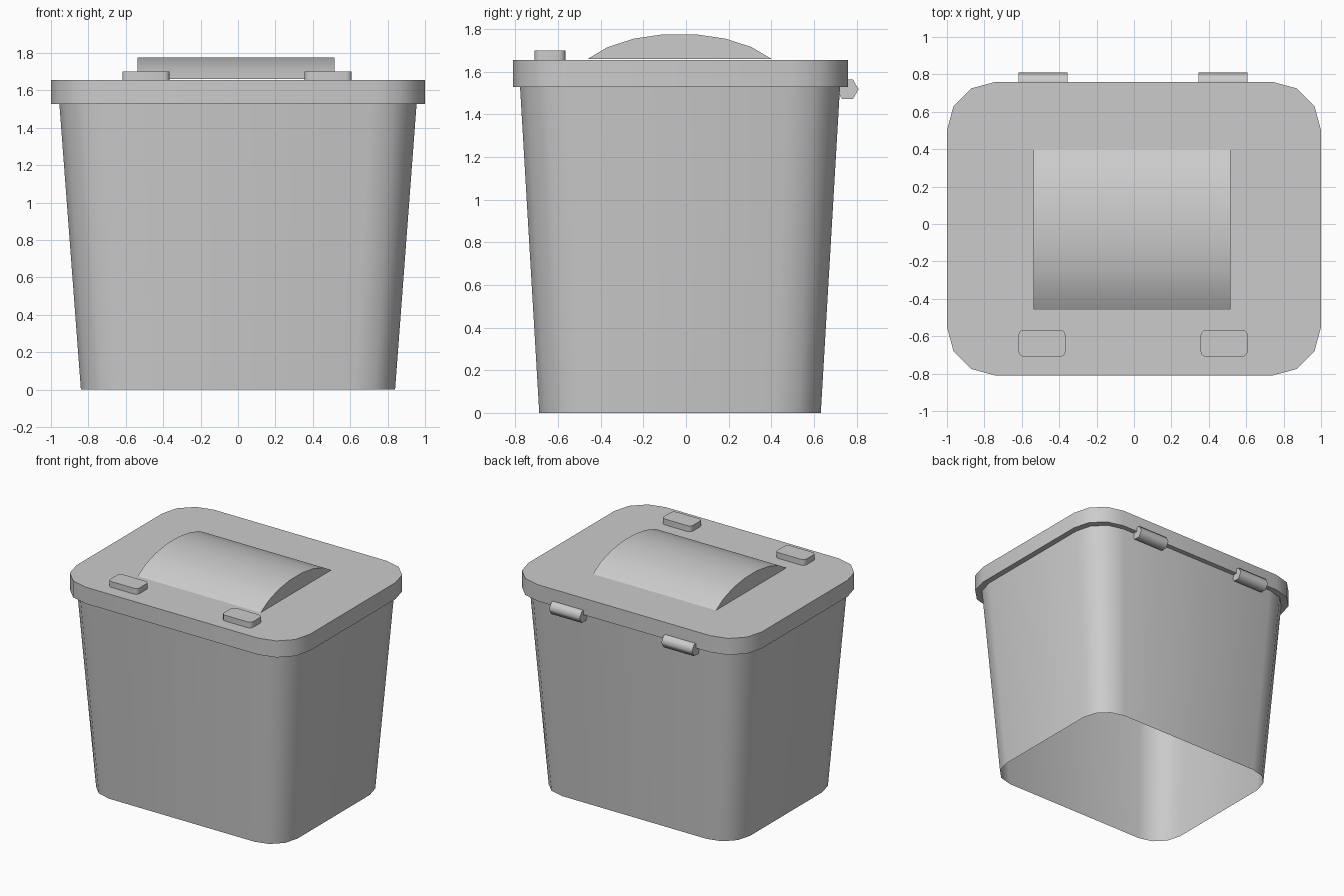
import bpy, bmesh
from math import sin, cos, pi, radians

if "Cube" in bpy.data.objects:
    bpy.data.objects.remove(bpy.data.objects["Cube"])


def rounded_rect(cx, cy, hx, hy, r, segs):
    # Counter-clockwise outline with arc corners
    pts = []
    for i, (sx, sy) in enumerate([(1, 1), (-1, 1), (-1, -1), (1, -1)]):
        for k in range(segs + 1):
            a = (i + k / segs) * pi / 2
            pts.append((cx + sx * (hx - r) + r * cos(a), cy + sy * (hy - r) + r * sin(a)))
    return pts


def loft(name, lower, upper, capped=True, angle=40):
    # Skin two matching outlines of 3D points, optionally closing both ends
    bm = bmesh.new()
    a = [bm.verts.new(p) for p in lower]
    b = [bm.verts.new(p) for p in upper]
    n = len(a)
    for i in range(n):
        j = (i + 1) % n
        bm.faces.new((a[i], a[j], b[j], b[i]))
    if capped:
        bm.faces.new(a[::-1])
        bm.faces.new(b)
        bmesh.ops.recalc_face_normals(bm, faces=bm.faces)
    me = bpy.data.meshes.new(name)
    bm.to_mesh(me)
    bm.free()
    ob = bpy.data.objects.new(name, me)
    bpy.context.collection.objects.link(ob)
    bpy.ops.object.select_all(action='DESELECT')
    ob.select_set(True)
    bpy.context.view_layer.objects.active = ob
    bpy.ops.object.shade_smooth_by_angle(angle=radians(angle))
    return ob


def at_z(outline, z):
    return [(x, y, z) for x, y in outline]


def at_x(profile, x):
    return [(x, y, z) for y, z in profile]


CY = -0.025
RIM, TOP = 1.527, 1.655

# Tapered bin body, open underneath
loft("bin_body",
     at_z(rounded_rect(0, CY - 0.003, 0.84, 0.66, 0.218, 3), 0),
     at_z(rounded_rect(0, CY - 0.003, 0.955, 0.75, 0.248, 3), RIM), capped=False)

# Overhanging lid
lid = rounded_rect(0, CY, 1.0, 0.785, 0.26, 3)
loft("lid", at_z(lid, RIM), at_z(lid, TOP))

# Faceted elliptical dome across the lid
angles = [radians(-59.5 + 17 * k) for k in range(8)]
arc = [(-0.03 + 0.5 * sin(a), 1.775 + 0.24 * (cos(a) - cos(radians(8.5)))) for a in angles]
loft("lid_dome", at_x(arc, -0.537), at_x(arc, 0.517))

# Hexagonal hinge barrels at the back and latch pads at the front
hexagon = [(0.757 + 0.052 * cos(k * pi / 3), 1.517 + 0.052 * sin(k * pi / 3)) for k in range(6)]
for side, s in (("left", -1), ("right", 1)):
    pad = rounded_rect(-0.005 + s * 0.487, -0.638, 0.126, 0.072, 0.03, 3)
    loft("latch_pad_" + side, at_z(pad, TOP - 0.01), at_z(pad, 1.70))
    cx = -0.005 + s * 0.481
    loft("hinge_" + side, at_x(hexagon, cx - 0.131), at_x(hexagon, cx + 0.131), angle=65)
